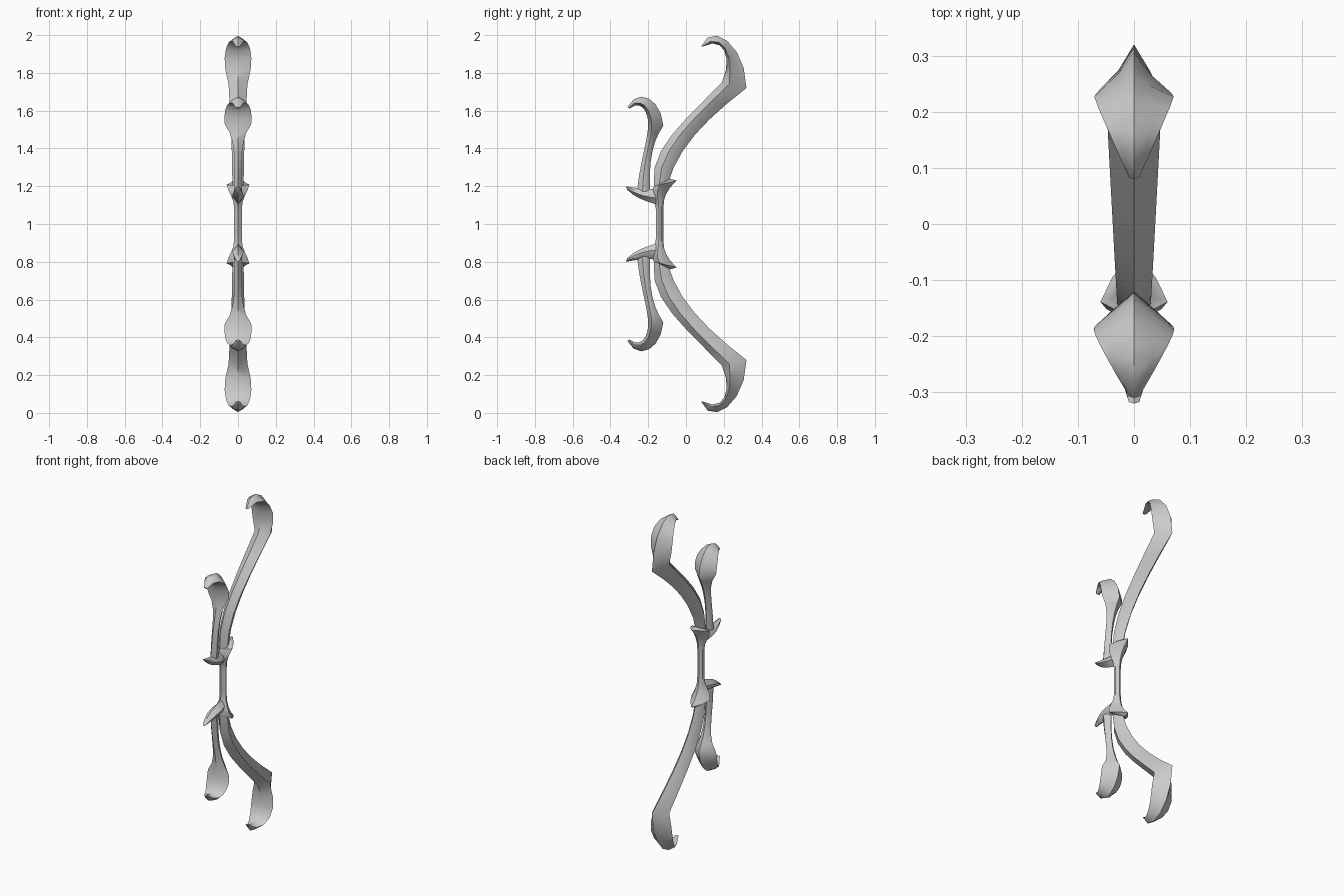
import bpy, bmesh
from mathutils import Vector

cube = bpy.data.objects.get("Cube")
if cube:
    bpy.data.objects.remove(cube, do_unlink=True)

grey = bpy.data.materials.new("plain_grey")
grey.use_nodes = True
tone = (0.6, 0.6, 0.6, 1)
grey.diffuse_color = tone
grey.node_tree.nodes["Principled BSDF"].inputs["Base Color"].default_value = tone


def bezier(controls, t):
    """Point on a Bezier curve with any number of controls."""
    points = [Vector(c) for c in controls]
    while len(points) > 1:
        points = [a.lerp(b, t) for a, b in zip(points, points[1:])]
    return points[0]


def ridged_ring(front, back, width, pinch):
    """Section with front and back ridges; wide sections get hollow shoulders."""
    side = 0.5 - 4 * width
    edge = front.lerp(back, side)
    shoulder = front.lerp(back, (1 + side) / 2)
    half = [(width, edge), (width * (1 - pinch * width), shoulder)]
    mirrored = [(-x, p) for x, p in reversed(half)]
    return [(0, front)] + half + [(0, back)] + mirrored


def sweep(name, segments, pinch, steps, flipped):
    """Skin ridged rings along front, back and width curves into a solid."""
    bm = bmesh.new()
    rings = []
    for index, (front, back, widths) in enumerate(segments):
        for step in range(min(index, 1), steps + 1):
            t = step / steps
            width = bezier([(w, 0) for w in widths], t).x
            ring = ridged_ring(bezier(front, t), bezier(back, t), width, pinch)
            rings.append([bm.verts.new((x, p.x, 2 - p.y if flipped else p.y))
                          for x, p in ring])
    for low, high in zip(rings, rings[1:]):
        for i in range(len(low)):
            bm.faces.new((low[i - 1], low[i], high[i], high[i - 1]))
    bm.faces.new(rings[0])
    bm.faces.new(rings[-1])
    bmesh.ops.recalc_face_normals(bm, faces=bm.faces)
    mesh = bpy.data.meshes.new(name)
    bm.to_mesh(mesh)
    bm.free()
    mesh.materials.append(grey)
    part = bpy.data.objects.new(name, mesh)
    bpy.context.collection.objects.link(part)
    bpy.ops.object.select_all(action="DESELECT")
    part.select_set(True)
    bpy.context.view_layer.objects.active = part
    bpy.ops.object.shade_smooth_by_angle(angle=0.7)


def build_long_limb(name, flipped):
    # Curved shaft, then a broad hook that bends forward from a sharp elbow
    front_elbow, back_elbow = (.19, 1.75), (.32, 1.72)
    shaft = ([(-.17, 1.2), (-.2, 1.4), (0, 1.55), front_elbow],
             [(-.1, 1.2), (-.05, 1.4), (.1, 1.55), back_elbow],
             [.03, .03, .04, .05])
    hook = ([front_elbow, (.25, 1.88), (.2, 2), (.09, 1.94)],
            [back_elbow, (.32, 1.95), (.13, 2.08), (.08, 1.94)],
            [.05, .1, .05, .01])
    sweep(name, [shaft, hook], pinch=9, steps=6, flipped=flipped)


def build_short_limb(name, flipped):
    # Slim shaft that widens quickly into a leaf-shaped hook
    front_elbow, back_elbow = (-.2, 1.53), (-.12, 1.52)
    shaft = ([(-.26, 1.17), (-.24, 1.35), (-.2, 1.45), front_elbow],
             [(-.19, 1.17), (-.2, 1.35), (-.17, 1.45), back_elbow],
             [.02, .02, .01, .07])
    hook = ([front_elbow, (-.2, 1.6), (-.24, 1.66), (-.3, 1.61)],
            [back_elbow, (-.13, 1.66), (-.25, 1.73), (-.31, 1.62)],
            [.07, .08, .05, .01])
    sweep(name, [shaft, hook], pinch=7, steps=6, flipped=flipped)


def build_grip_and_socket(name, flipped):
    # Straight thin grip, flared cup and a sloping rim around the limb
    front_neck, back_neck = (-.16, 1.08), (-.12, 1.08)
    front_lip, back_lip = (-.17, 1.2), (-.05, 1.23)
    grip = ([(-.16, 1), front_neck], [(-.12, 1), back_neck], [.02, .02])
    cup = ([front_neck, (-.16, 1.13), (-.2, 1.15), front_lip],
           [back_neck, (-.12, 1.15), (-.1, 1.18), back_lip],
           [.02, .02, .05, .06])
    rim = ([front_lip, (-.16, 1.2)], [back_lip, (-.08, 1.24)], [.06, .04])
    sweep(name, [grip, cup, rim], pinch=6, steps=4, flipped=flipped)


def build_front_prong(name, flipped):
    # Short upturned spur in front of the short limb
    spur = ([(-.15, 1.1), (-.2, 1.12), (-.26, 1.13), (-.31, 1.18)],
            [(-.15, 1.19), (-.2, 1.18), (-.26, 1.19), (-.32, 1.2)],
            [.02, .04, .03, .01])
    sweep(name, [spur], pinch=7, steps=5, flipped=flipped)


# The lower half repeats the upper half, mirrored about the middle of the grip
for place, flipped in (("upper", False), ("lower", True)):
    build_long_limb(place + "_long_limb", flipped)
    build_short_limb(place + "_short_limb", flipped)
    build_grip_and_socket(place + "_grip_and_socket", flipped)
    build_front_prong(place + "_front_prong", flipped)
